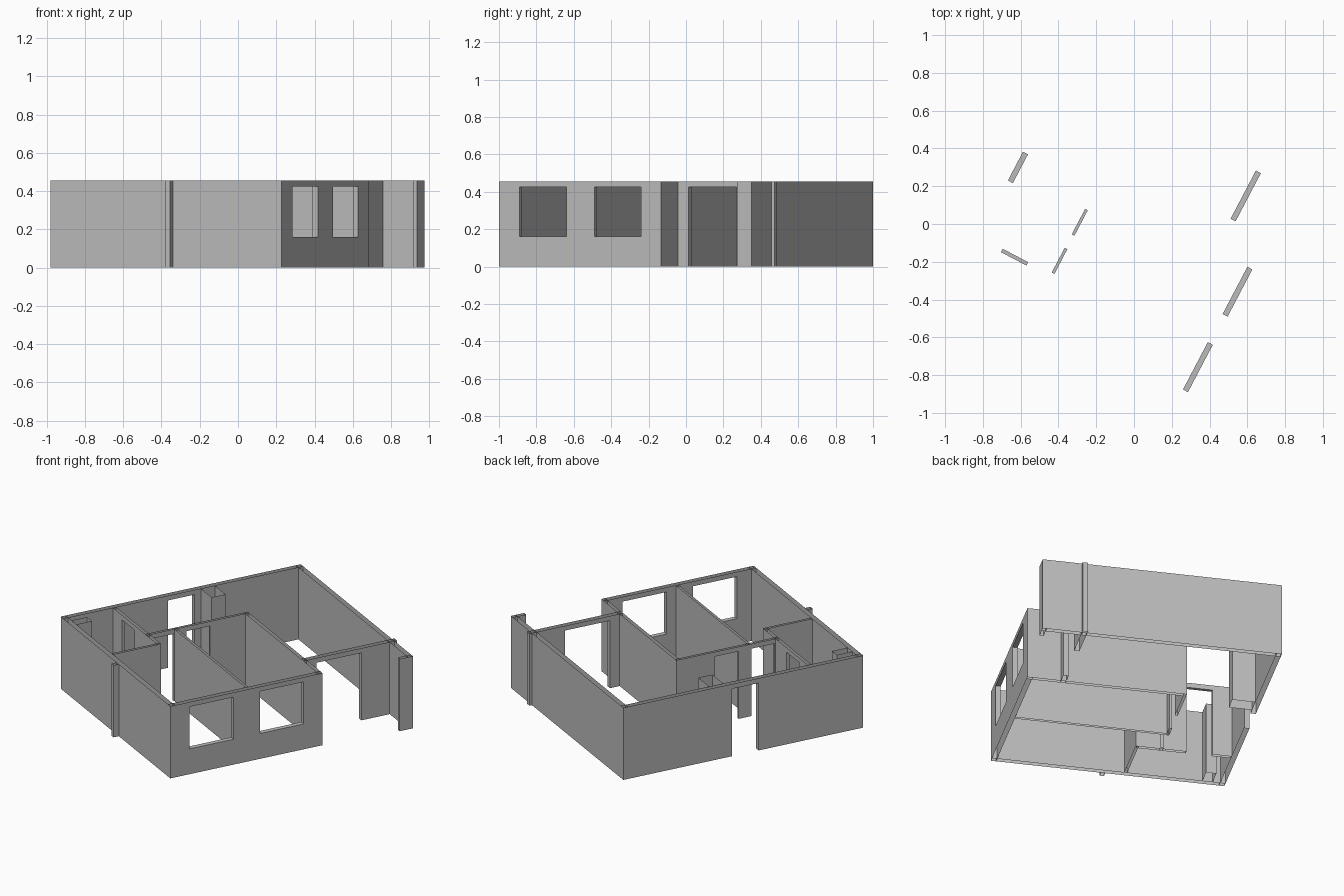
import bpy, bmesh, math

cube = bpy.data.objects.get("Cube")
if cube:
    bpy.data.objects.remove(cube, do_unlink=True)

HEIGHT, HEAD, SILL = 0.455, 0.425, 0.16
WIDTH, DEPTH, THICK, THIN = 1.365, 1.543, 0.03, 0.016
ANGLE, CORNER = math.radians(-27.7), (0.228, -1.0, 0.0)

plaster = bpy.data.materials.new("grey plaster")
plaster.use_nodes = True
GREY = (0.5, 0.5, 0.5, 1)
plaster.diffuse_color = GREY
plaster.node_tree.nodes["Principled BSDF"].inputs["Base Color"].default_value = GREY


def wall(name, axis, start, end, near, far, openings=()):
    """Open-topped wall shell along x or y; openings are (from, to, sill height)."""
    bm = bmesh.new()

    def quad(*points):
        # points are (along, across, up)
        bm.faces.new([bm.verts.new((u, v, z) if axis == "x" else (v, u, z))
                      for u, v, z in points])

    def side(u0, u1, z0, z1):
        for v in (near, far):
            quad((u0, v, z0), (u1, v, z0), (u1, v, z1), (u0, v, z1))

    def across(u, z0, z1):
        quad((u, near, z0), (u, far, z0), (u, far, z1), (u, near, z1))

    def ledge(u0, u1, z):
        quad((u0, near, z), (u1, near, z), (u1, far, z), (u0, far, z))

    across(start, 0, HEIGHT)
    across(end, 0, HEIGHT)
    cursor = start
    for u0, u1, sill in openings:
        side(cursor, u0, 0, HEIGHT)
        side(u0, u1, HEAD, HEIGHT)
        ledge(u0, u1, HEAD)
        if sill:
            side(u0, u1, 0, sill)
            ledge(u0, u1, sill)
        across(u0, sill, HEAD)
        across(u1, sill, HEAD)
        cursor = u1
    side(cursor, end, 0, HEIGHT)
    bmesh.ops.remove_doubles(bm, verts=bm.verts, dist=0.0005)
    bmesh.ops.recalc_face_normals(bm, faces=bm.faces)
    mesh = bpy.data.meshes.new(name)
    bm.to_mesh(mesh)
    bm.free()
    mesh.materials.append(plaster)
    obj = bpy.data.objects.new(name, mesh)
    obj.location = CORNER
    obj.rotation_euler.z = ANGLE
    bpy.context.collection.objects.link(obj)


# Outer walls
wall("window_wall", "y", 0, 0.979, -THICK, 0,
     [(0.124, 0.407, SILL), (0.576, 0.858, SILL)])
wall("front_wall", "x", -WIDTH, 0, 0, THICK)
wall("entrance_wall", "y", 0, DEPTH, -WIDTH, THICK - WIDTH, [(0.673, 0.845, 0)])
wall("back_wall", "x", -WIDTH, -0.2, DEPTH - THICK, DEPTH)
wall("terrace_wall", "y", 0.96, DEPTH + 0.016, -0.227, -0.197, [(1.042, 1.33, 0)])

# Small projections outside
wall("terrace_wing", "x", -0.197, 0.034, DEPTH - THICK, DEPTH)
wall("terrace_return", "y", DEPTH - 0.085, DEPTH, 0.01, 0.034)
wall("front_pilaster", "x", -0.668, -0.642, -0.034, 0)

# Inner partitions
wall("corridor_wall", "y", 0.32, 0.979, -0.933, -0.933 + THIN,
     [(0.349, 0.497, 0), (0.578, 0.73, 0)])
wall("living_room_wall", "x", -0.933, 0, 0.957, 0.979)
wall("bedroom_wall", "x", -0.925, -THICK, 0.5, 0.5 + THIN)
wall("bathroom_door_wall", "x", THICK - WIDTH, -0.78, 0.32, 0.34, [(-1.221, -1.069, 0)])
wall("bathroom_side_wall", "y", THICK, 0.34, -0.79, -0.79 + THIN)

# Service shafts
wall("corner_shaft", "y", THICK, 0.13, -1.29, -1.23)
wall("entrance_shaft", "y", 0.885, 0.975, THICK - WIDTH, -1.2)
